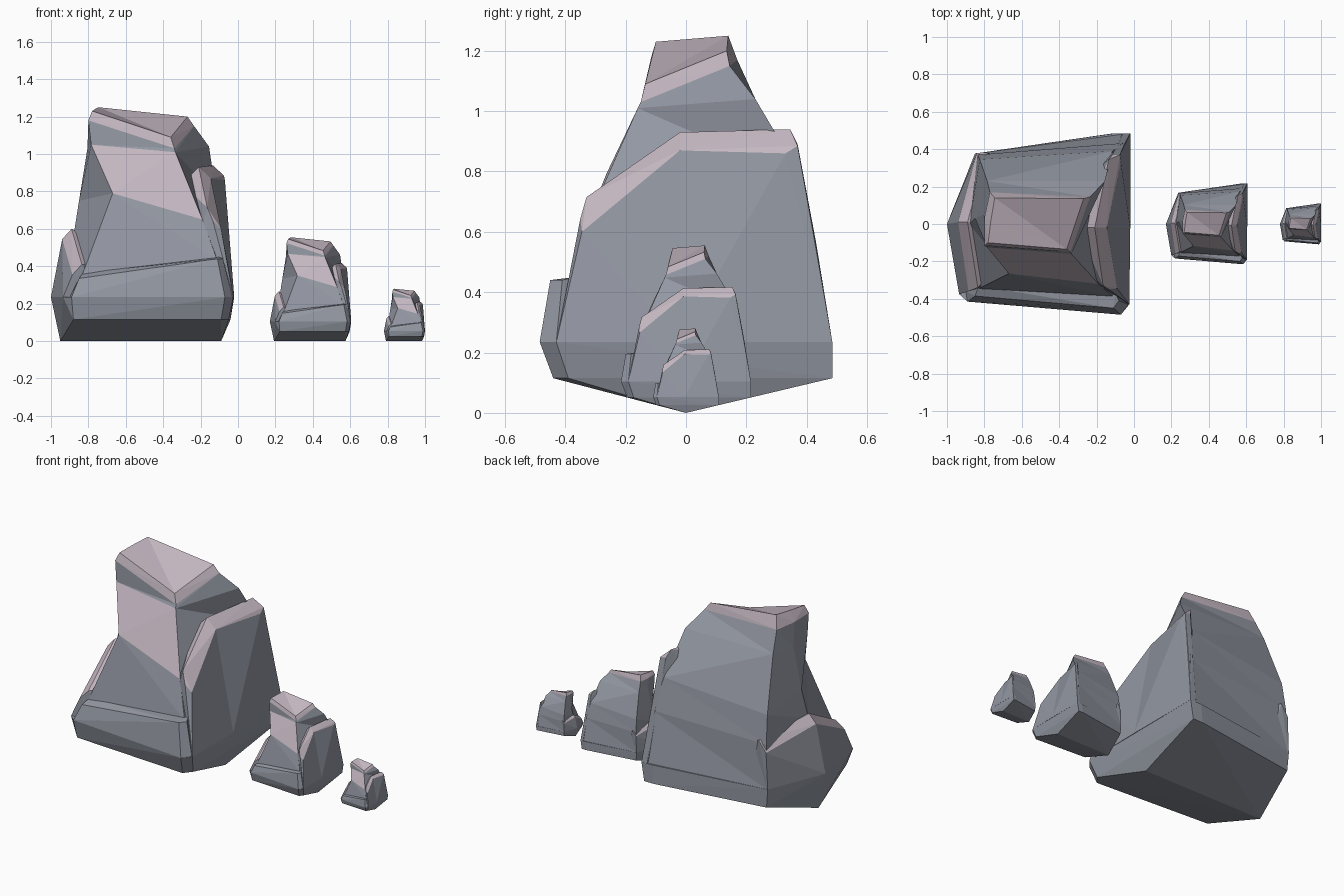
import bpy, bmesh

if "Cube" in bpy.data.objects:
    bpy.data.objects.remove(bpy.data.objects["Cube"])

# Blue-grey stone and pale mauve worn edges
stone = bpy.data.materials.new("stone")
stone.diffuse_color = (.29, .31, .36, 1)
stone.use_nodes = True
stone.node_tree.nodes["Principled BSDF"].inputs["Base Color"].default_value = stone.diffuse_color
worn = bpy.data.materials.new("worn_stone")
worn.diffuse_color = (.55, .47, .53, 1)
worn.use_nodes = True
worn.node_tree.nodes["Principled BSDF"].inputs["Base Color"].default_value = worn.diffuse_color


def make_object(name, bm):
    mesh = bpy.data.meshes.new(name)
    bm.to_mesh(mesh)
    bm.free()
    mesh.materials.append(stone)
    mesh.materials.append(worn)
    ob = bpy.data.objects.new(name, mesh)
    bpy.context.collection.objects.link(ob)
    return ob


def hull(name, pts, worn_top=False):
    bm = bmesh.new()
    bmesh.ops.convex_hull(bm, input=[bm.verts.new(p) for p in pts])
    bmesh.ops.delete(bm, geom=[v for v in bm.verts if not v.link_faces], context='VERTS')
    bmesh.ops.recalc_face_normals(bm, faces=bm.faces)
    for f in bm.faces:
        f.material_index = int(worn_top and f.normal.z > .42)
    return make_object(name, bm)


def loft(name, rings, worn_faces):
    bm = bmesh.new()
    vs = [[bm.verts.new(p) for p in r] for r in rings]
    n = len(rings[0])
    for k, (a, b) in enumerate(zip(vs, vs[1:])):
        for i in range(n):
            j = (i + 1) % n
            f = bm.faces.new((a[i], a[j], b[j], b[i]))
            f.material_index = int((k, i) in worn_faces)
    bm.faces.new(vs[0]).material_index = 1
    bm.faces.new(vs[-1])
    bmesh.ops.recalc_face_normals(bm, faces=bm.faces)
    bmesh.ops.triangulate(bm, faces=bm.faces, quad_method='SHORT_EDGE')
    return make_object(name, bm)


# Central tower: rings of front-left, front-right, back-right, back-left, mid-left
tower = loft("large_rock", [
    [(-.78, -.10, 1.23), (-.36, -.135, 1.09), (-.27, .135, 1.20), (-.745, .14, 1.25), (-.765, .02, 1.24)],
    [(-.80, -.115, 1.18), (-.34, -.15, 1.03), (-.235, .145, 1.15), (-.77, .17, 1.17), (-.80, .03, 1.175)],
    [(-.785, -.125, 1.05), (-.335, -.16, 1.01), (-.155, .23, 1.04), (-.785, .23, 1.04), (-.805, .05, 1.03)],
    [(-.67, -.265, .79), (-.19, -.32, .65), (-.115, .39, .77), (-.825, .345, .70), (-.85, .03, .75)],
    [(-.83, -.345, .36), (-.11, -.39, .43), (-.06, .432, .56), (-.835, .37, .52), (-.88, 0, .56)],
    [(-.88, -.38, .235), (-.05, -.42, .235), (-.03, .484, .235), (-.84, .377, .235), (-.9, 0, .235)],
    [(-.80, -.30, .15), (-.15, -.35, .15), (-.15, .38, .15), (-.75, .30, .15), (-.82, 0, .15)],
], {(0, i) for i in range(5)} | {(2, 0)})

# Base belt with keel underneath
base = hull("base", [
    (-.95, 0, 0), (-.09, 0, 0),
    (-.88, -.39, .115), (-.09, -.44, .115), (-.05, -.39, .115),
    (-.04, .485, .115), (-.11, .485, .115), (-.84, .375, .115),
    (-.89, -.415, .235), (-.935, -.375, .235), (-1, 0, .235), (-.85, .377, .235),
    (-.79, .385, .235), (-.10, .485, .235), (-.02, .485, .235),
    (-.025, -.43, .235), (-.07, -.485, .235),
])

# Front ledge
ledge = hull("front_ledge", [
    (-.89, -.415, .235), (-.07, -.485, .235), (-.03, -.43, .235), (-.90, -.36, .235),
    (-.85, -.385, .335), (-.11, -.45, .44), (-.08, -.41, .44), (-.10, -.37, .45),
    (-.83, -.33, .365), (-.5, -.2, .15),
])

# Left shoulder slab
left_slab = hull("left_slab", [
    (-1, 0, .235), (-.935, -.375, .235), (-.85, .377, .235), (-.70, .36, .2), (-.70, -.3, .2),
    (-.94, .01, .545), (-.89, .01, .60), (-.84, .38, .47), (-.79, .383, .54),
    (-.885, -.36, .355), (-.835, -.34, .41), (-.70, .01, .52), (-.70, .32, .50), (-.70, -.2, .42),
], True)

# Right shoulder slab in two halves meeting at the bend
bend = [(-.145, -.02, .87), (-.21, -.02, .93), (-.30, -.02, .84), (-.30, -.02, .2), (-.02, -.02, .235)]
right_front = hull("right_slab_front", bend + [
    (-.025, -.43, .235), (-.30, -.31, .2), (-.10, -.295, .63), (-.09, -.345, .60),
    (-.135, -.35, .645), (-.165, -.33, .715), (-.22, -.28, .66)], True)
right_back = hull("right_slab_back", bend + [
    (-.02, .485, .235), (-.06, .484, .235), (-.05, .43, .56), (-.08, .432, .56),
    (-.07, .33, .86), (-.075, .37, .885), (-.115, .37, .89),
    (-.135, .345, .94), (-.19, .30, .84)], True)

# Fuse the parts into one rock
parts = (base, ledge, left_slab, right_front, right_back)
for part in parts:
    mod = tower.modifiers.new("fuse", 'BOOLEAN')
    mod.operation = 'UNION'
    mod.solver = 'EXACT'
    mod.object = part
deps = bpy.context.evaluated_depsgraph_get()
fused = bpy.data.meshes.new_from_object(tower.evaluated_get(deps))
tower.modifiers.clear()
tower.data = fused
for part in parts:
    bpy.data.objects.remove(part)

# Smaller copies to the right
for name, s, cx in (("medium_rock", .444, .388), ("small_rock", .224, .89)):
    rock = bpy.data.objects.new(name, fused)
    bpy.context.collection.objects.link(rock)
    rock.scale = (s, s, s)
    rock.location.x = cx + .51 * s
